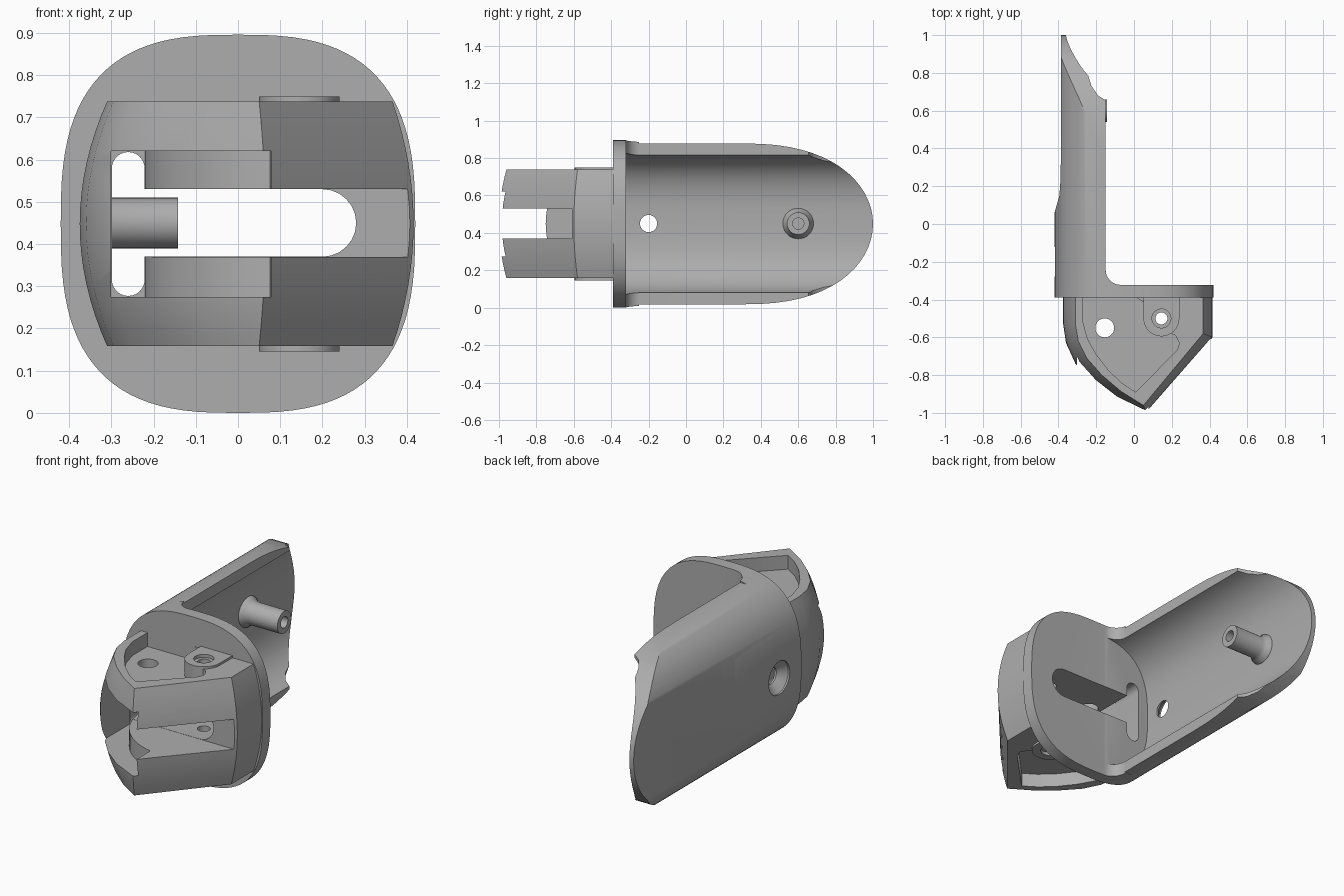
import bpy, bmesh
from math import sin, cos, pi, copysign
from mathutils import Vector

if "Cube" in bpy.data.objects:
    bpy.data.objects.remove(bpy.data.objects["Cube"], do_unlink=True)

ZC = 0.448          # mid height
HINGE = (0.145, -0.5)

grey = bpy.data.materials.new("plain grey")
grey.use_nodes = True
colour = (0.42, 0.42, 0.42, 1)
grey.diffuse_color = colour
grey.node_tree.nodes["Principled BSDF"].inputs["Base Color"].default_value = colour


def loft(name, rings):
    """Closed solid through rings of equal point count."""
    bm = bmesh.new()
    loops = [[bm.verts.new(p) for p in ring] for ring in rings]
    n = len(loops[0])
    for a, b in zip(loops, loops[1:]):
        for i in range(n):
            j = (i + 1) % n
            bm.faces.new((a[i], a[j], b[j], b[i]))
    bm.faces.new(loops[0][::-1])
    bm.faces.new(loops[-1])
    if bm.calc_volume(signed=True) < 0:
        bmesh.ops.reverse_faces(bm, faces=bm.faces)
    mesh = bpy.data.meshes.new(name)
    bm.to_mesh(mesh)
    bm.free()
    mesh.materials.append(grey)
    obj = bpy.data.objects.new(name, mesh)
    bpy.context.collection.objects.link(obj)
    return obj


def place(p, axis, h):
    u, v = p
    return {"x": (h, u, v), "y": (u, h, v), "z": (u, v, h)}[axis]


def prism(name, pts, axis, lo, hi):
    return loft(name, [[place(p, axis, h) for p in pts] for h in (lo, hi)])


def arc(c, r, a0, a1, n=12):
    return [(c[0] + r * cos(a0 + (a1 - a0) * i / n),
             c[1] + r * sin(a0 + (a1 - a0) * i / n)) for i in range(n + 1)]


def rod(name, c, axis, steps):
    """Turned part: steps are (position along axis, radius)."""
    return loft(name, [[place(p, axis, h) for p in arc(c, r, 0, 2 * pi, 32)[:-1]]
                       for h, r in steps])


def oval(a, b, n=2.8, count=96):
    def s(v):
        return copysign(abs(v) ** (2 / n), v)
    return [(a * s(cos(t)), ZC + b * s(sin(t)))
            for t in (2 * pi * i / count for i in range(count))]


def combine(target, tool, mode="DIFFERENCE"):
    mod = target.modifiers.new("shape", "BOOLEAN")
    mod.operation, mod.solver, mod.object = mode, "MANIFOLD", tool
    bpy.context.view_layer.objects.active = target
    bpy.ops.object.modifier_apply(modifier=mod.name)
    bpy.data.objects.remove(tool, do_unlink=True)


# Flange and channel arm from one oval bar
body = prism("bracket_body", oval(0.42, ZC), "y", -0.39, 1.0)
lip = ([(0.6, -0.322), (0.6, 1.2), (-0.4, 1.2), (-0.355, 1.0), (-0.33, 0.97),
        (-0.295, 0.9), (-0.25, 0.81), (-0.225, 0.73), (-0.19, 0.68), (-0.15, 0.655)]
       + arc((-0.07, -0.242), 0.08, pi, 1.5 * pi))
combine(body, prism("lip_cutter", lip, "z", -0.2, 1.2))
combine(body, prism("channel_cutter", oval(0.36, 0.38), "y", -0.32, 1.2))

# Rounded free end of the arm
tip = []
for i in range(33):
    t = -pi / 2 + pi * i / 32
    tip.append((0.3 + 0.7 * max(cos(t), 0) ** 0.83, ZC + 0.43 * sin(t)))
tip += [(-0.25, ZC + 0.43), (-0.25, ZC + 0.6), (-0.6, ZC + 0.6),
        (-0.6, ZC - 0.6), (-0.25, ZC - 0.6), (-0.25, ZC - 0.43)]
combine(body, prism("tip_keeper", tip, "x", -0.7, 0.7), "INTERSECT")

# Shallow flat on the outside of the arm
flat = [(-0.43, 0.03), (-0.415, 0.08), (-0.395, 0.15), (-0.388, 0.25), (-0.385, 1.2),
        (-0.6, 1.2), (-0.6, 0.03)]
combine(body, prism("flat_cutter", flat, "z", -0.2, 1.2))

# Barrel-sided head
mid = [(-.375, -.36), (-.375, -.53), (-.36, -.63), (-.31, -.74), (-.22, -.84),
       (-.1, -.93), (.065, -1.0), (.416, -.6), (.416, -.36)]
end = [(-.31, -.36), (-.31, -.53), (-.295, -.62), (-.25, -.71), (-.17, -.8),
       (-.07, -.885), (.05, -.96), (.366, -.58), (.366, -.36)]
rings = []
for i in range(17):
    k = -1 + i / 8
    rings.append([(*Vector(m).lerp(Vector(e), k * k), ZC + 0.29 * k)
                  for m, e in zip(mid, end)])
head = loft("head", rings)

# Recess and raised hinge boss on both ends of the head
recess = [(-.27, -.3), (-.27, -.52), (-.245, -.61), (-.2, -.69), (-.13, -.78),
          (-.06, -.845), (.01, -.89), (.23, -.665), (.24, -.63), (.22, -.59),
          (.145, -.56), (.1, -.5), (.06, -.42), (.0, -.38), (.0, -.3)]
boss = [(0.24, -0.37)] + arc(HINGE, 0.095, 0, -pi, 16) + [(0.05, -0.37)]
for side in (-1, 1):
    def z(d):
        return ZC + side * d
    combine(head, prism("recess_cutter", recess, "z", z(0.215), z(0.4)))
    combine(head, prism("boss", boss, "z", z(0.19), z(0.302)), "UNION")
    combine(head, rod("seat_cutter", HINGE, "z", [(z(0.285), 0.05), (z(0.4), 0.05)]))
combine(body, head, "UNION")

# Lever slot: through the flange, out of the front, and the swept clearance
LO, HI = 0.37, 0.53
slot = [(-0.298, HI), (-0.298, LO)] + arc((0.2, 0.45), 0.08, -pi / 2, pi / 2, 12)
combine(body, prism("slot_cutter", slot, "y", -1.1, -0.25))
mouth = [(-0.294, -1.2), (0.5, -1.2), (0.5, -0.61), (-0.294, -0.61)]
combine(body, prism("mouth_cutter", mouth, "z", LO - 0.001, HI + 0.001))
stadium = arc((-0.26, 0.579), 0.039, 0, pi) + arc((-0.26, 0.316), 0.039, pi, 2 * pi)
combine(body, prism("stadium_cutter", stadium, "y", -0.7, -0.24))
sweep = ([(0.08, -1.1), (-0.301, -1.1), (-0.301, -0.5)]
         + arc(HINGE, 0.367, pi, 1.44 * pi, 16))
combine(body, prism("sweep_cutter", sweep, "z", 0.275, 0.62))

# Hinge pin hole and cord hole through the head
combine(body, rod("pin_cutter", HINGE, "z", [(-0.2, 0.032), (1.2, 0.032)]))
combine(body, rod("cord_cutter", (-0.155, -0.55), "z", [(-0.2, 0.05), (1.2, 0.05)]))

# Countersunk screw hole in the arm
combine(body, rod("screw_cutter", (-0.2, 0.45), "x",
                  [(-0.6, 0.09), (-0.41, 0.09), (-0.37, 0.046), (-0.2, 0.046)]))

# Flared peg with a blind hole
combine(body, rod("peg", (0.6, 0.45), "x", [(-0.37, 0.085), (-0.352, 0.08), (-0.335, 0.066),
                                             (-0.315, 0.06), (-0.142, 0.06)]), "UNION")
combine(body, rod("peg_cutter", (0.6, 0.45), "x", [(-0.3, 0.03), (-0.1, 0.03)]))

# Sharp-edged smooth shading
bpy.ops.object.select_all(action="DESELECT")
body.select_set(True)
bpy.context.view_layer.objects.active = body
bpy.ops.object.shade_smooth_by_angle(angle=pi / 6)
